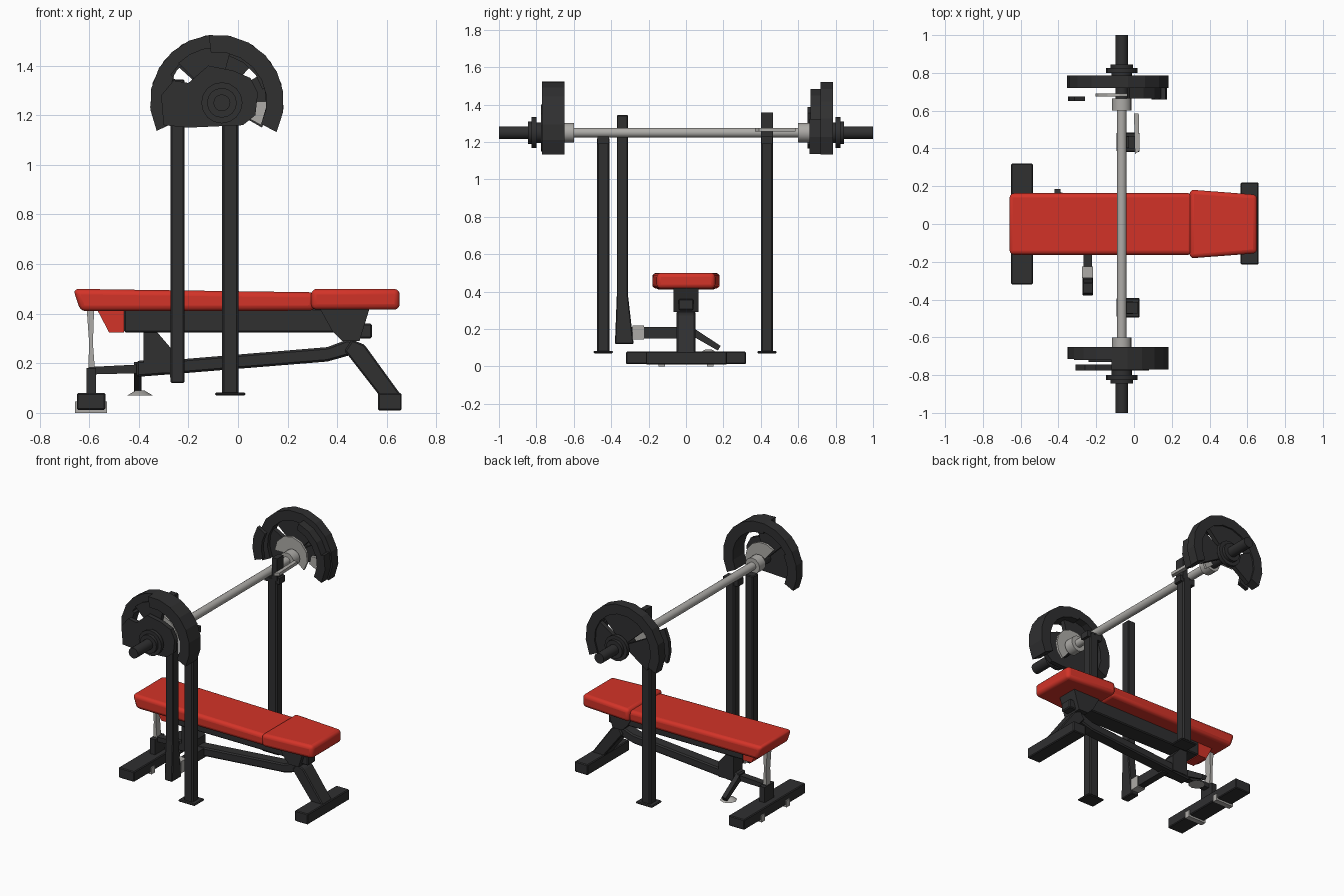
import bpy, bmesh, math
from mathutils import Vector

if "Cube" in bpy.data.objects:
    bpy.data.objects.remove(bpy.data.objects["Cube"])


def material(name, rgb):
    m = bpy.data.materials.new(name)
    m.diffuse_color = (*rgb, 1)
    m.use_nodes = True
    m.node_tree.nodes["Principled BSDF"].inputs["Base Color"].default_value = m.diffuse_color
    return m


RED = material("red vinyl", (0.65, 0.033, 0.021))
DARK = material("dark steel", (0.029, 0.029, 0.03))
GREY = material("bare steel", (0.42, 0.41, 0.39))


def finish(name, bm, mat, bevel=0, segs=1, smooth=False):
    bmesh.ops.recalc_face_normals(bm, faces=bm.faces)
    me = bpy.data.meshes.new(name)
    bm.to_mesh(me)
    bm.free()
    me.materials.append(mat)
    ob = bpy.data.objects.new(name, me)
    bpy.context.collection.objects.link(ob)
    if bevel:
        b = ob.modifiers.new("bevel", 'BEVEL')
        b.width, b.segments, b.limit_method = bevel, segs, 'ANGLE'
    if smooth:
        bpy.ops.object.select_all(action='DESELECT')
        ob.select_set(True)
        bpy.context.view_layer.objects.active = ob
        bpy.ops.object.shade_smooth_by_angle(angle=math.radians(40))
    return ob


def prism(name, pts, lo, hi, mat, axis='y', **kw):
    """Extrude a profile: (x,z) along y, (y,z) along x or (x,y) along z."""
    place = {'y': lambda p, d: (p[0], d, p[1]),
             'x': lambda p, d: (d, p[0], p[1]),
             'z': lambda p, d: (p[0], p[1], d)}[axis]
    bm = bmesh.new()
    a = [bm.verts.new(place(p, lo)) for p in pts]
    b = [bm.verts.new(place(p, hi)) for p in pts]
    n = len(pts)
    bm.faces.new(a)
    bm.faces.new(b[::-1])
    for i in range(n):
        j = (i + 1) % n
        bm.faces.new((a[i], b[i], b[j], a[j]))
    return finish(name, bm, mat, **kw)


def box(name, x0, x1, y0, y1, z0, z1, mat, **kw):
    return prism(name, [(x0, z0), (x1, z0), (x1, z1), (x0, z1)], y0, y1, mat, **kw)


def rod(name, p, q, r, mat, r2=None, n=16):
    p, q = Vector(p), Vector(q)
    bm = bmesh.new()
    bmesh.ops.create_cone(bm, cap_ends=True, segments=n, radius1=r,
                          radius2=r if r2 is None else r2, depth=(q - p).length)
    bm.transform((q - p).to_track_quat('Z', 'Y').to_matrix().to_4x4())
    bmesh.ops.translate(bm, verts=bm.verts, vec=(p + q) / 2)
    return finish(name, bm, mat, smooth=True)


def sector(name, a0, a1, r0, r1, y0, y1, mat, n=7):
    """Ring segment of a weight plate, seen from the front."""
    ang = [math.radians(a0 + (a1 - a0) * i / n) for i in range(n + 1)]
    pt = lambda a, r: (-0.085 + r * math.cos(a), 1.255 + r * math.sin(a))
    pts = [pt(a, r1) for a in ang] + [pt(a, r0) for a in ang[::-1]]
    return prism(name, pts, y0, y1, mat)


# padded backrest and seat
prism("backrest_pad", [(-0.665, 0.5), (-0.635, 0.41), (0.31, 0.412), (0.31, 0.486)],
      -0.163, 0.163, RED, bevel=0.022, segs=3, smooth=True)
bm_seat = prism("seat_pad", [(0.295, -0.182), (0.652, -0.155), (0.652, 0.155), (0.295, 0.182)],
                0.416, 0.5, RED, axis='z', bevel=0.022, segs=3, smooth=True)

# beam under the pad, with red rear end
box("pad_beam", -0.46, 0.4, -0.06, 0.06, 0.325, 0.42, DARK, bevel=0.006)
prism("pad_beam_end", [(-0.57, 0.42), (-0.52, 0.325), (-0.46, 0.325), (-0.46, 0.42)],
      -0.06, 0.06, RED)
prism("seat_bracket", [(0.33, 0.42), (0.53, 0.42), (0.49, 0.29), (0.42, 0.29), (0.38, 0.33)],
      -0.068, 0.068, DARK)
box("seat_pivot", 0.48, 0.54, -0.04, 0.04, 0.3, 0.36, DARK, bevel=0.006)

# sloping main beam and front leg
prism("main_beam", [(-0.41, 0.145), (-0.28, 0.155), (0.36, 0.207), (0.46, 0.235),
                    (0.5, 0.28), (0.44, 0.295), (0.36, 0.265), (-0.28, 0.212), (-0.41, 0.21)],
      -0.04, 0.04, DARK, bevel=0.008)
prism("front_leg", [(0.57, 0.07), (0.655, 0.075), (0.51, 0.275), (0.46, 0.295), (0.43, 0.25)],
      -0.05, 0.05, DARK, bevel=0.006)
box("front_foot", 0.565, 0.66, -0.215, 0.22, 0.01, 0.08, DARK, bevel=0.005)

# rear support
prism("rear_block", [(-0.38, 0.16), (-0.27, 0.16), (-0.27, 0.26), (-0.33, 0.33), (-0.38, 0.33)],
      -0.045, 0.045, DARK)
prism("rear_tube", [(-0.6, 0.155), (-0.4, 0.16), (-0.4, 0.195), (-0.6, 0.185)],
      -0.022, 0.022, DARK)
box("rear_stub", -0.61, -0.572, -0.05, 0.05, 0.07, 0.18, DARK)
prism("rear_strut", [(-0.605, 0.15), (-0.575, 0.15), (-0.585, 0.28), (-0.58, 0.42),
                     (-0.61, 0.42), (-0.6, 0.28)], -0.022, 0.022, GREY)
box("rear_foot", -0.65, -0.535, -0.32, 0.32, 0.012, 0.08, DARK, bevel=0.005)
for i, y in enumerate((-0.13, 0.13)):
    box(f"foot_clip_{i}", -0.657, -0.528, y - 0.018, y + 0.018, 0, 0.045, GREY)

# adjusting lever with its loose knob
prism("lever", [(0.03, 0.165), (0.17, 0.085), (0.185, 0.11), (0.04, 0.205)],
      -0.42, -0.39, DARK, axis='x')
rod("lever_knob", (-0.395, 0.12, 0.07), (-0.395, 0.12, 0.09), 0.052, GREY, r2=0.018, n=8)

# side arm and tall rear upright
box("side_arm", -0.268, -0.222, -0.3, 0.0, 0.15, 0.212, DARK)
box("arm_sleeve", -0.274, -0.216, -0.285, -0.225, 0.143, 0.22, GREY)
prism("side_upright", [(-0.38, 0.12), (-0.28, 0.12), (-0.31, 0.38), (-0.31, 1.345),
                       (-0.37, 1.345), (-0.37, 0.38)], -0.272, -0.216, DARK, axis='x',
      bevel=0.005)

# main uprights with base flanges
for side, y in (("near", -0.443), ("far", 0.433)):
    box(f"{side}_upright", -0.065, 0.002, y - 0.033, y + 0.033, 0.075, 1.225, DARK, bevel=0.008)
    box(f"{side}_flange", -0.092, 0.03, y - 0.052, y + 0.052, 0.07, 0.083, DARK, bevel=0.005)
    box(f"{side}_cradle", -0.09, 0.02, y - 0.03, y + 0.03, 1.19, 1.23, DARK)
box("far_upright_lip", -0.03, 0.006, 0.4, 0.466, 1.21, 1.357, DARK)
prism("rack_hook", [(0.005, 0.37), (0.03, 0.39), (0.025, 0.585), (0.0, 0.585)],
      1.255, 1.275, GREY, axis='z')

# barbell
BX, BZ = -0.065, 1.25
rod("bar_shaft", (BX, -0.62, BZ), (BX, 0.62, BZ), 0.026, GREY)
for side, s in (("near", -1), ("far", 1)):
    for part, a, b, r, mat in (("inner_collar", 0.6, 0.665, 0.052, GREY),
                               ("sleeve", 0.66, 1.0, 0.034, DARK),
                               ("hub", 0.77, 0.8, 0.055, DARK),
                               ("outer_collar", 0.8, 0.825, 0.083, DARK),
                               ("collar_nut", 0.825, 0.845, 0.06, DARK)):
        rod(f"{side}_{part}", (BX, s * a, BZ), (BX, s * b, BZ), r, mat)

# near weight plate: broken rim, outer web and pale inner fan
sector("near_rim_right", -27, 97, 0.2, 0.27, -0.77, -0.65, DARK)
sector("near_rim_left", 97, 150, 0.215, 0.27, -0.72, -0.65, DARK, 3)
sector("near_rim_end", 150, 206, 0.2, 0.27, -0.715, -0.65, DARK, 3)
prism("near_web", [(-0.31, 1.28), (-0.26, 1.34), (-0.2, 1.33), (-0.12, 1.4), (-0.02, 1.38),
                   (0.05, 1.35), (0.08, 1.29), (0.07, 1.2), (0.02, 1.16), (-0.2, 1.15),
                   (-0.3, 1.16)], -0.775, -0.745, DARK)
sector("near_inner_web", 75, 135, 0.04, 0.22, -0.73, -0.7, DARK, 4)
sector("near_pale_fan", -50, 130, 0.03, 0.125, -0.69, -0.675, GREY)

# far weight plate
sector("far_rim", -27, 206, 0.205, 0.27, 0.72, 0.785, DARK, 11)
sector("far_inner_rim_right", -27, 15, 0.2, 0.26, 0.66, 0.725, DARK, 2)
sector("far_inner_rim_left", 150, 200, 0.2, 0.265, 0.65, 0.675, DARK, 3)
sector("far_inner_rim_top", 15, 75, 0.19, 0.235, 0.665, 0.725, DARK, 3)
sector("far_web_right", -30, 32, 0.03, 0.21, 0.745, 0.775, DARK, 3)
sector("far_web_top", 46, 138, 0.03, 0.21, 0.745, 0.775, DARK, 5)
sector("far_web_left", 152, 215, 0.03, 0.21, 0.745, 0.775, DARK, 3)
sector("far_pale_fan", -40, 180, 0.03, 0.12, 0.675, 0.69, GREY)
sector("far_pale_shard", -28, 0, 0.11, 0.205, 0.725, 0.744, GREY, 2)
